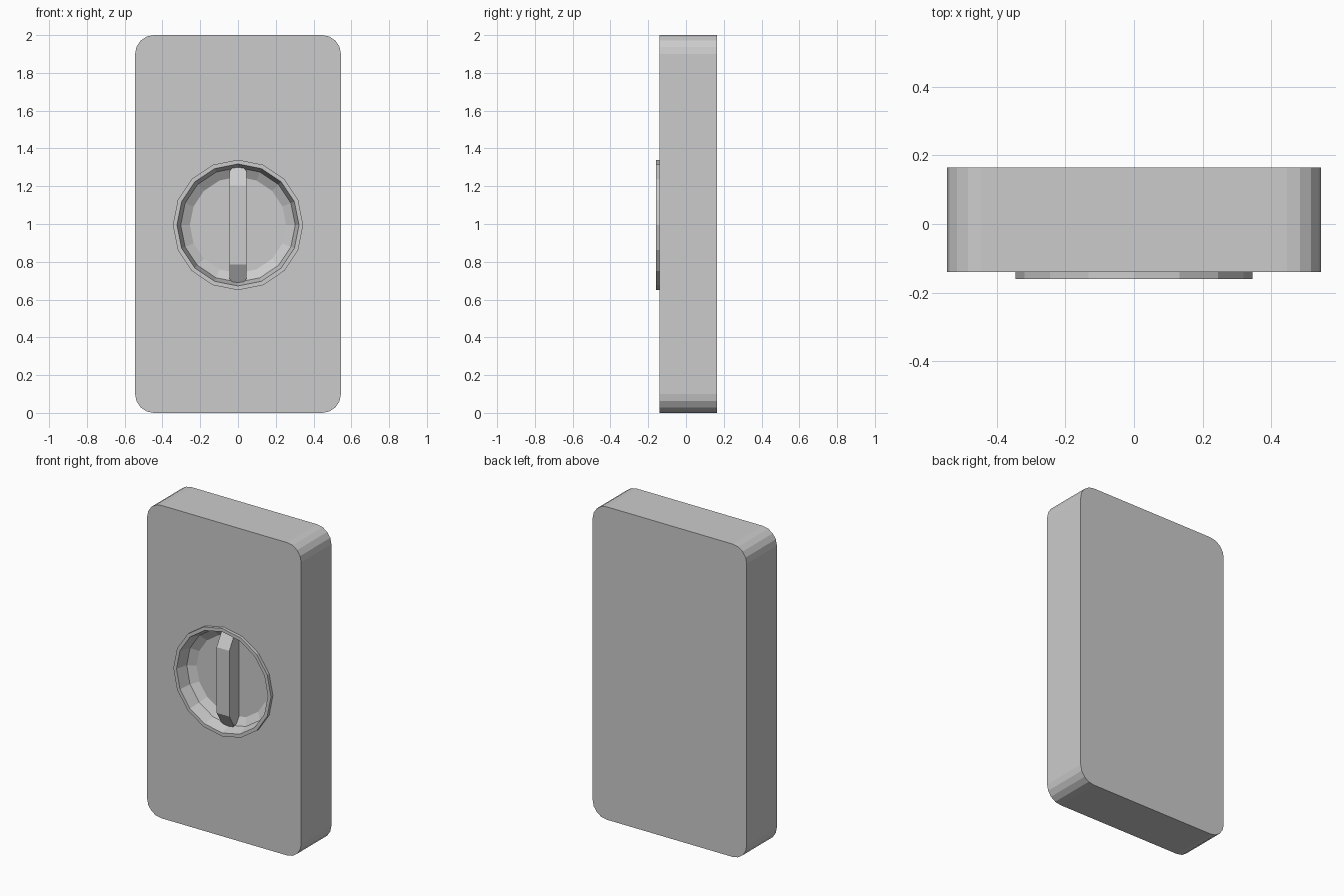
import bpy, bmesh
from math import sin, cos, pi, radians

if "Cube" in bpy.data.objects:
    bpy.data.objects.remove(bpy.data.objects["Cube"])

CZ = 0.995        # height of the dial centre
SIDES = 16        # dial facets


def finish(bm, name):
    bmesh.ops.recalc_face_normals(bm, faces=bm.faces)
    mesh = bpy.data.meshes.new(name)
    bm.to_mesh(mesh)
    bm.free()
    obj = bpy.data.objects.new(name, mesh)
    bpy.context.collection.objects.link(obj)
    return obj


def loop(bm, pts, y):
    return [bm.verts.new((x, y, z)) for x, z in pts]


def bridge(bm, a, b):
    for i in range(len(a)):
        j = (i + 1) % len(a)
        bm.faces.new((a[i], a[j], b[j], b[i]))


def circle(r):
    return [(r * sin(2 * pi * i / SIDES), CZ + r * cos(2 * pi * i / SIDES))
            for i in range(SIDES)]


def rounded_rect(hw, h, r, seg):
    pts = []
    corners = [(hw - r, h - r), (r - hw, h - r), (r - hw, r), (hw - r, r)]
    for k, (cx, cz) in enumerate(corners):
        for s in range(seg + 1):
            a = radians(90 * k + 90 * s / seg)
            pts.append((cx + r * cos(a), cz + r * sin(a)))
    return pts


# Plate with rounded corners
bm = bmesh.new()
outline = rounded_rect(0.545, 2.0, 0.1, 4)
front = loop(bm, outline, -0.14)
back = loop(bm, outline, 0.165)
bridge(bm, front, back)
bm.faces.new(back)

# Raised rim and recessed bowl, from outside to floor (radius, y)
profile = [(0.345, -0.14), (0.345, -0.16), (0.323, -0.16),
           (0.303, -0.085), (0.255, -0.055)]
rings = [loop(bm, circle(r), y) for r, y in profile]
for a, b in zip(rings, rings[1:]):
    bridge(bm, a, b)
bm.faces.new(rings[-1])

# Front face around the rim
border = [e for e in bm.edges if len(e.link_faces) == 1]
bmesh.ops.triangle_fill(bm, edges=border, use_beauty=True)
finish(bm, "plate_with_dial_recess")

# Turn grip: bar with sloped, pointed ends
bm = bmesh.new()


def grip_outline(w, full, tip_w, tip):
    return [(w, CZ + full), (tip_w, CZ + tip), (-tip_w, CZ + tip), (-w, CZ + full),
            (-w, CZ - full), (-tip_w, CZ - tip), (tip_w, CZ - tip), (w, CZ - full)]


for x in (-0.045, 0.045):
    for z in (-0.21, 0.21):
        bm.verts.new((x, -0.152, CZ + z))
outer = grip_outline(0.045, 0.285, 0.022, 0.315)
for x, z in outer:
    slope_y = -0.152 + 0.6 * (abs(z - CZ) - 0.21)
    bm.verts.new((x, slope_y, z))
    bm.verts.new((x, -0.05, z))
hull = bmesh.ops.convex_hull(bm, input=bm.verts)
bmesh.ops.dissolve_limit(bm, angle_limit=radians(1), verts=bm.verts, edges=bm.edges)
finish(bm, "turn_grip")
